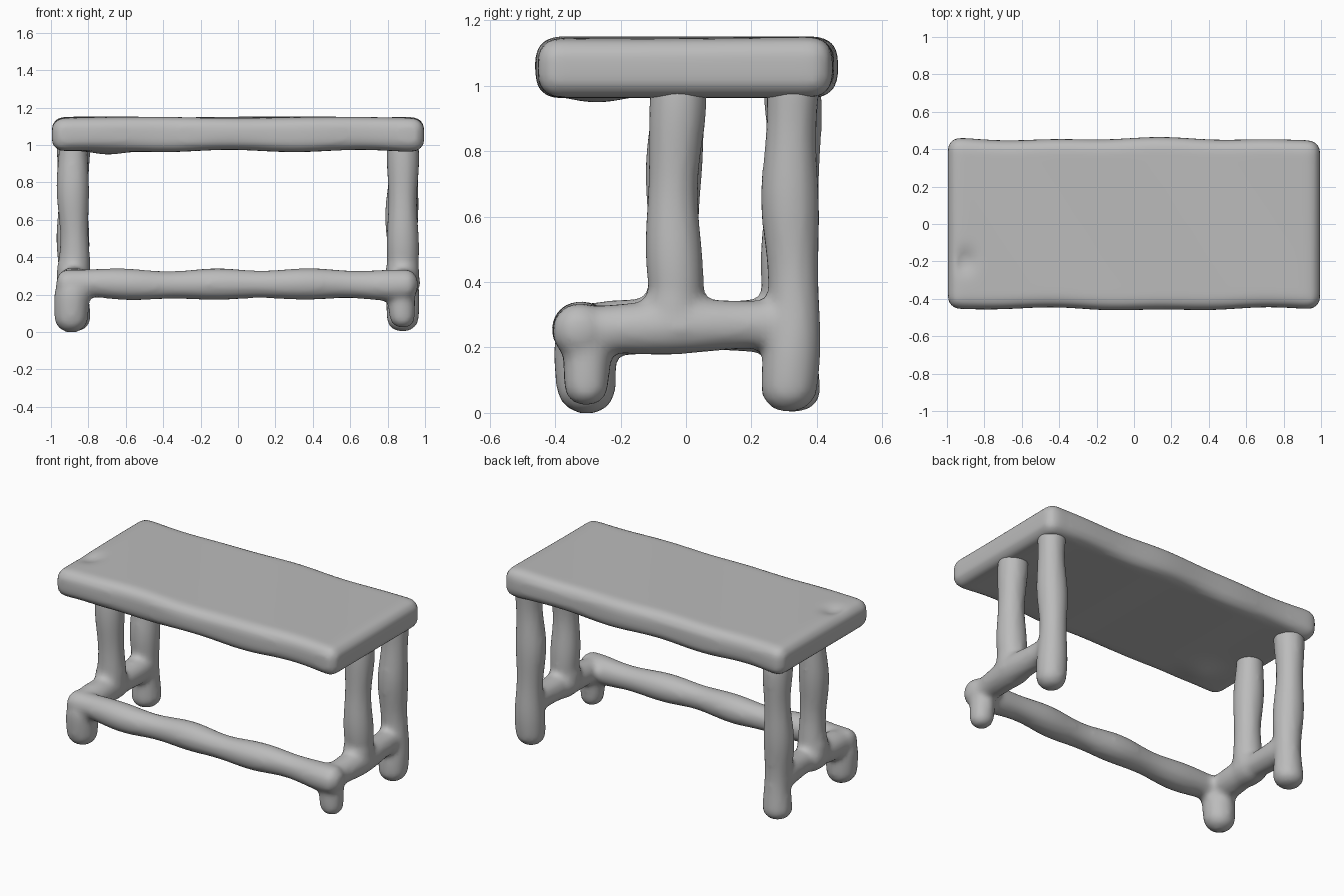
import bpy, bmesh, math, random
from mathutils import Vector

random.seed(4)
if "Cube" in bpy.data.objects:
    bpy.data.objects.remove(bpy.data.objects["Cube"], do_unlink=True)

clay = bpy.data.materials.new("grey clay")
clay.use_nodes = True
GREY = (0.5, 0.5, 0.5, 1)
clay.diffuse_color = GREY
clay.node_tree.nodes["Principled BSDF"].inputs["Base Color"].default_value = GREY


def finish(bm, name, voxel, smooth_steps):
    """Fuse overlapping volumes into one soft skin."""
    mesh = bpy.data.meshes.new(name)
    bm.to_mesh(mesh)
    bm.free()
    obj = bpy.data.objects.new(name, mesh)
    bpy.context.collection.objects.link(obj)
    mesh.materials.append(clay)
    remesh = obj.modifiers.new("fuse", "REMESH")
    remesh.mode = "VOXEL"
    remesh.voxel_size = voxel
    remesh.use_smooth_shade = True
    soften = obj.modifiers.new("soften", "SMOOTH")
    soften.factor = 0.5
    soften.iterations = smooth_steps
    return obj


def log(bm, start, end, radius, wobble=0.006, sides=20):
    """Uneven round bar with domed ends."""
    start, end = Vector(start), Vector(end)
    axis = (end - start).normalized()
    side = axis.orthogonal().normalized()
    up = axis.cross(side)
    length = (end - start).length
    phase = [random.uniform(0, math.tau) for _ in range(3)]
    dome = radius * 0.8
    # Dense stations near the ends describe the domes
    cap = [dome * (1 - math.cos(i * math.pi / 10)) for i in range(1, 6)]
    steps = max(3, int(length / 0.06))
    body = [dome + (length - 2 * dome) * i / steps for i in range(1, steps)]
    rings = []
    for t in cap + body + [length - c for c in reversed(cap)]:
        inset = max(0, 1 - min(t, length - t) / dome)
        r = (radius + wobble * math.sin(13 * t + phase[0])) * math.sqrt(1 - inset ** 2)
        centre = start + axis * t
        centre += side * wobble * math.sin(9 * t + phase[1])
        centre += up * wobble * math.sin(7 * t + phase[2])
        rings.append([bm.verts.new(centre + r * (side * math.cos(a) + up * math.sin(a)))
                      for a in (math.tau * k / sides for k in range(sides))])
    for low, high in zip(rings, rings[1:]):
        for k in range(sides):
            n = (k + 1) % sides
            bm.faces.new((low[k], low[n], high[n], high[k]))
    bm.faces.new(list(reversed(rings[0])))
    bm.faces.new(rings[-1])


# Frame: two end trestles joined by a front stretcher
bm = bmesh.new()
for s in (-1, 1):
    x = s * 0.88
    log(bm, (x, 0.32, 0.0), (x, 0.325, 1.06), 0.084)         # back post
    log(bm, (x, -0.035, 0.24), (x, -0.03, 1.06), 0.083)      # middle post
    log(bm, (x, -0.34, 0.255), (x, 0.34, 0.275), 0.08)       # side rail
    # Flared joints
    log(bm, (x, -0.13, 0.27), (x, 0.08, 0.27), 0.09, 0)
    log(bm, (x, -0.035, 0.2), (x, -0.035, 0.42), 0.09, 0)
log(bm, (-0.975, -0.32, 0.255), (0.965, -0.32, 0.255), 0.08)  # front stretcher
log(bm, (-0.885, -0.305, -0.005), (-0.885, -0.305, 0.28), 0.09)  # right front foot
log(bm, (0.88, -0.3, 0.02), (0.88, -0.3, 0.28), 0.068)          # left front foot
finish(bm, "trestle_frame", 0.018, 6)

# Tabletop: rounded slab with rolling edges, a thumb dent and a lump below
HALF = Vector((0.995, 0.455, 0.09))
ROUND = 0.065
bm = bmesh.new()
bmesh.ops.create_cube(bm, size=2)
bmesh.ops.subdivide_edges(bm, edges=bm.edges[:], cuts=47, use_grid_fill=True)
for v in bm.verts:
    p = Vector([c * h for c, h in zip(v.co, HALF)])
    core = Vector([max(ROUND - h, min(h - ROUND, c)) for c, h in zip(p, HALF)])
    offset = p - core
    if offset.length > 0:
        p = core + offset.normalized() * ROUND
    x, y = p.x, p.y
    p.y += 0.006 * math.sin(5 * x + 1) * y / HALF.y + 0.004 * math.sin(11 * x)
    if p.z > 0:
        p.z += 0.003 * math.sin(6 * x + 4 * y)
        p.z -= 0.03 * math.exp(-((x + 0.9) / 0.04) ** 2 - ((y + 0.2) / 0.06) ** 2)
    else:
        p.z += 0.006 * math.sin(9 * x + 2)
        p.z -= 0.025 * math.exp(-((x + 0.7) / 0.11) ** 2 - ((y + 0.27) / 0.11) ** 2)
    v.co = p + Vector((0, 0, 1.058))
finish(bm, "tabletop", 0.018, 4)
